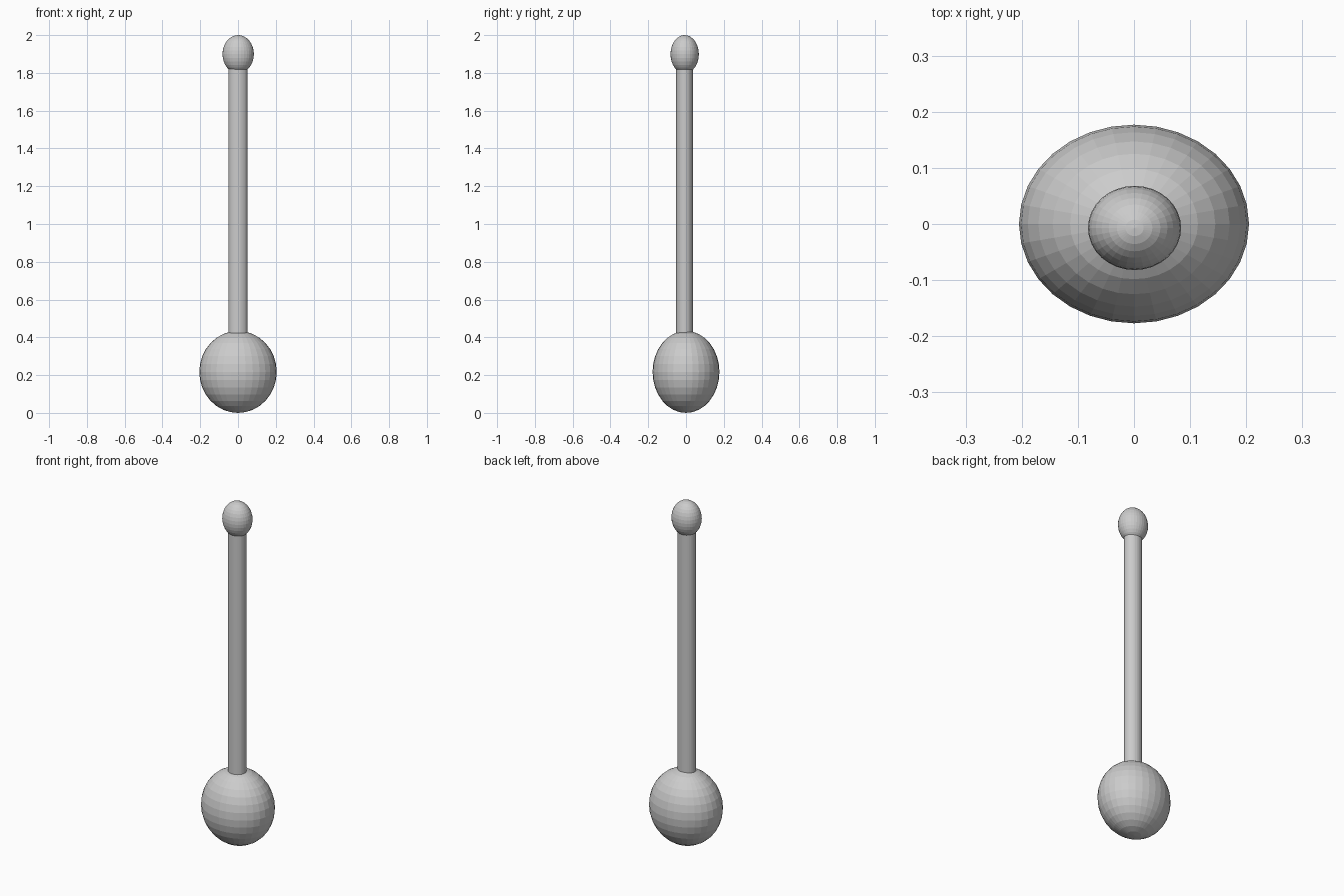
import bpy

if "Cube" in bpy.data.objects:
    bpy.data.objects.remove(bpy.data.objects["Cube"])


def ellipsoid(name, centre, radii):
    bpy.ops.mesh.primitive_uv_sphere_add(segments=32, ring_count=16, radius=1, location=centre)
    ob = bpy.context.object
    ob.name = name
    ob.scale = radii
    bpy.ops.object.transform_apply(location=False, rotation=False, scale=True)
    return ob


# Large egg-shaped weight at the bottom
ellipsoid("bottom_ball", (0, 0, 0.217), (0.205, 0.177, 0.217))

# Small egg-shaped knob at the top
ellipsoid("top_knob", (0.001, -0.007, 1.899), (0.083, 0.075, 0.101))

# Slightly flattened rod, ends buried in both balls
z0, z1 = 0.41, 1.83
bpy.ops.mesh.primitive_cylinder_add(vertices=32, radius=1, depth=z1 - z0,
                                    location=(0, -0.008, (z0 + z1) / 2))
rod = bpy.context.object
rod.name = "rod"
rod.scale = (0.051, 0.044, 1)
bpy.ops.object.transform_apply(location=False, rotation=False, scale=True)
